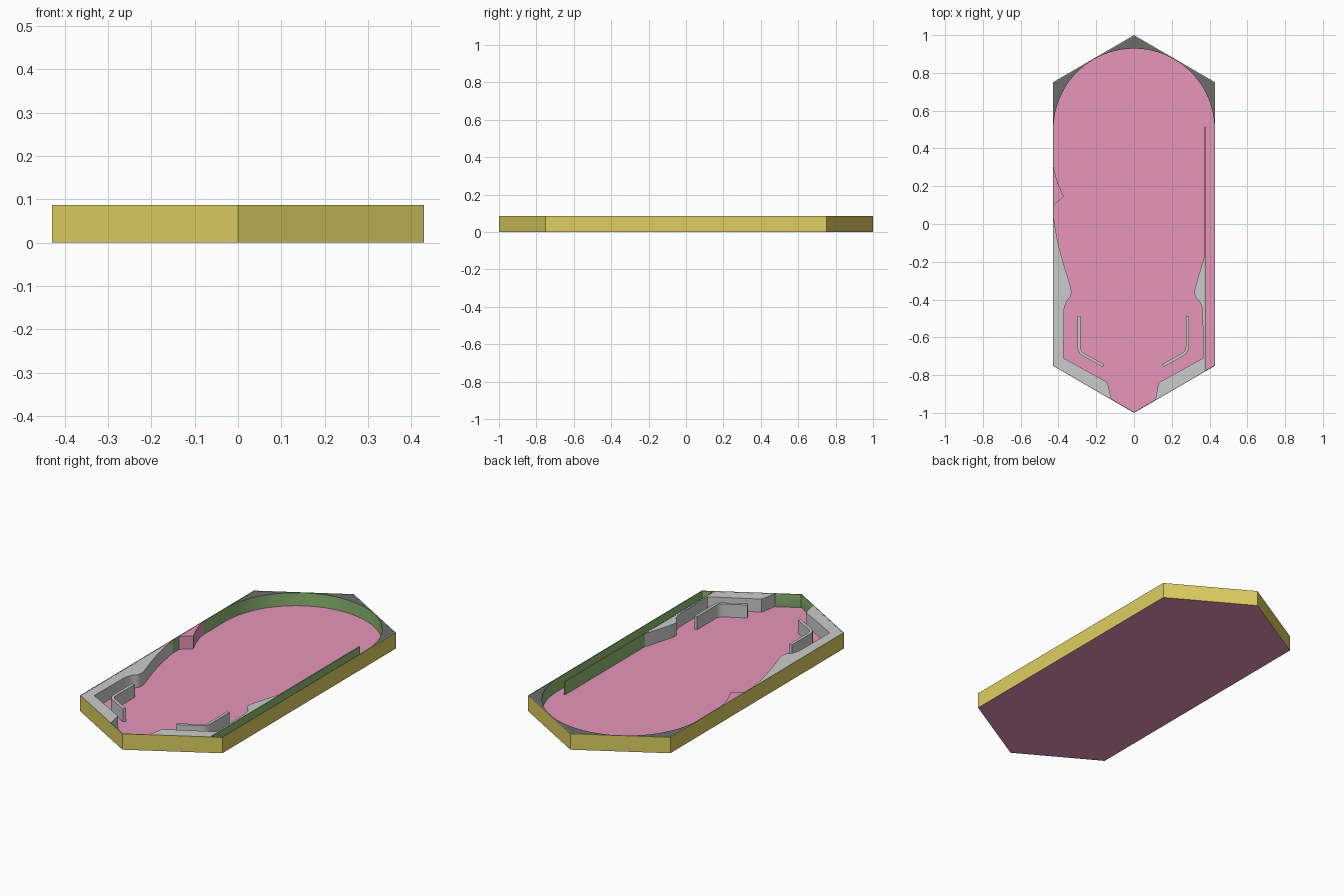
import bpy, bmesh, math
from mathutils import Vector

if "Cube" in bpy.data.objects:
    bpy.data.objects.remove(bpy.data.objects["Cube"])

TOP, FLOOR, T = 0.087, 0.015, 0.004        # rim height, floor level, wall thickness
LEVEL = TOP - 0.001                        # top of the inserts


def material(name, r, g, b):
    m = bpy.data.materials.new(name)
    m.diffuse_color = (r, g, b, 1)
    m.use_nodes = True
    m.node_tree.nodes["Principled BSDF"].inputs["Base Color"].default_value = m.diffuse_color
    return m


PINK = material("pink", 0.80, 0.30, 0.50)
YELLOW = material("yellow", 0.72, 0.62, 0.12)
GREEN = material("green", 0.27, 0.48, 0.17)
DARK = material("dark_grey", 0.15, 0.15, 0.15)


def finish(name, bm, mats):
    bmesh.ops.recalc_face_normals(bm, faces=bm.faces)
    me = bpy.data.meshes.new(name)
    bm.to_mesh(me)
    bm.free()
    for m in mats:
        me.materials.append(m)
    ob = bpy.data.objects.new(name, me)
    bpy.context.collection.objects.link(ob)
    bpy.ops.object.select_all(action='DESELECT')
    ob.select_set(True)
    bpy.context.view_layer.objects.active = ob
    bpy.ops.object.shade_smooth_by_angle(angle=math.radians(30))
    return ob


def ring(bm, pts, z):
    return [bm.verts.new((p[0], p[1], z)) for p in pts]


def bridge(bm, a, b, mat=0):
    for i in range(len(a)):
        j = (i + 1) % len(a)
        bm.faces.new((a[i], a[j], b[j], b[i])).material_index = mat


def prism(name, pts, mats=(), z0=FLOOR, z1=LEVEL, base=None):
    """Extruded outline; a second material colours the sides."""
    bm = bmesh.new()
    low, high = ring(bm, base or pts, z0), ring(bm, pts, z1)
    bridge(bm, low, high, 1 if len(mats) > 1 else 0)
    bm.faces.new(low)
    bm.faces.new(high)
    return finish(name, bm, mats)


def spline(pts, n=6):
    """Smooth curve through the given points."""
    p = [Vector(q) for q in [pts[0]] + pts + [pts[-1]]]
    out = []
    for i in range(1, len(p) - 2):
        a, b, c, d = p[i - 1:i + 3]
        for k in range(n):
            t = k / n
            out.append(0.5 * (2 * b + (c - a) * t + (2 * a - 5 * b + 4 * c - d) * t * t
                              + (3 * b - a - 3 * c + d) * t ** 3))
    return [tuple(q) for q in out] + [pts[-1]]


def ribbon(path, width):
    """Outline of a strip of constant width along a path."""
    p = [Vector(q) for q in path]
    left, right = [], []
    for i, q in enumerate(p):
        d = (p[min(i + 1, len(p) - 1)] - p[max(i - 1, 0)]).normalized()
        n = Vector((-d.y, d.x)) * width / 2
        left.append(tuple(q + n))
        right.append(tuple(q - n))
    return left + right[::-1]


def hexagon(w, shoulder, tip):
    return [(0, -tip), (w, -shoulder), (w, shoulder), (0, tip), (-w, shoulder), (-w, -shoulder)]


# Long six-sided outline, outside and inside of the wall
slope = 0.25 / 0.43
W = 0.43 - T
TIP = 1 - T * math.hypot(1, slope)
SHOULDER = TIP - slope * W
outer, inner = hexagon(0.43, 0.75, 1), hexagon(W, SHOULDER, TIP)

# Cabinet wall: yellow outside, green inside
bm = bmesh.new()
o0, o1 = ring(bm, outer, 0), ring(bm, outer, TOP)
i0, i1 = ring(bm, inner, FLOOR), ring(bm, inner, TOP)
bridge(bm, o0, o1, 0)
bridge(bm, o1, i1, 1)
bridge(bm, i1, i0, 1)
bridge(bm, i0, o0, 0)
finish("outer_wall", bm, (YELLOW, GREEN))

# Playing floor, full size underneath
prism("floor", inner, (PINK,), 0.0, FLOOR, base=outer)

# Rounded far end: three corner fillers around one arc
centre = TIP - W * math.hypot(1, slope)
touch = math.atan2(1, slope)


def arc(a, b, n=16):
    return [(W * math.cos(a + (b - a) * k / n), centre + W * math.sin(a + (b - a) * k / n))
            for k in range(n + 1)]


side = arc(0, touch) + [(W, SHOULDER)]
prism("corner_filler_right", side, (DARK, GREEN))
prism("corner_filler_left", [(-x, y) for x, y in side], (DARK, GREEN))
prism("corner_filler_end", arc(touch, math.pi - touch) + [(0, TIP)], (DARK, GREEN))

# Narrow launch lane divider
lane = 0.375
prism("lane_divider", [(lane - .003, -TIP + slope * (lane - .003)), (lane + .003, -TIP + slope * (lane + .003)),
                       (lane + .003, 0.515), (lane - .003, 0.515)], (GREEN,), FLOOR, TOP)

# Pink wedge on the left wall
prism("wall_wedge", spline([(-W, 0.31), (-0.418, 0.265), (-0.40, 0.21), (-0.372, 0.145)])
      + [(-W, 0.10)], (PINK,))

# Side banks that narrow towards the drain
left = spline([(-W, 0.04), (-0.403, -0.095), (-0.37, -0.22), (-0.335, -0.335), (-0.335, -0.38),
               (-0.357, -0.41), (-0.37, -0.45)])
prism("left_bank", left + [(-0.373, -0.71), (-0.14, -0.838), (-0.12, -TIP + slope * 0.12),
                           (-W, -SHOULDER)])
edge = lane - 0.003
right = spline([(edge, -0.175), (0.352, -0.24), (0.322, -0.345), (0.323, -0.38),
                (0.35, -0.415), (0.363, -0.455)])
prism("right_bank", right + [(0.366, -0.71), (0.13, -0.84), (0.113, -TIP + slope * 0.113),
                             (edge, -TIP + slope * edge)])

# Bent lane guides, mirrored about the drain
guide = [(-0.292, -0.487), (-0.292, -0.65), (-0.289, -0.667), (-0.281, -0.681),
         (-0.268, -0.691), (-0.162, -0.75)]
strip = ribbon(guide, 0.016)
prism("guide_left", strip)
prism("guide_right", [(-0.01 - x, y) for x, y in strip])
